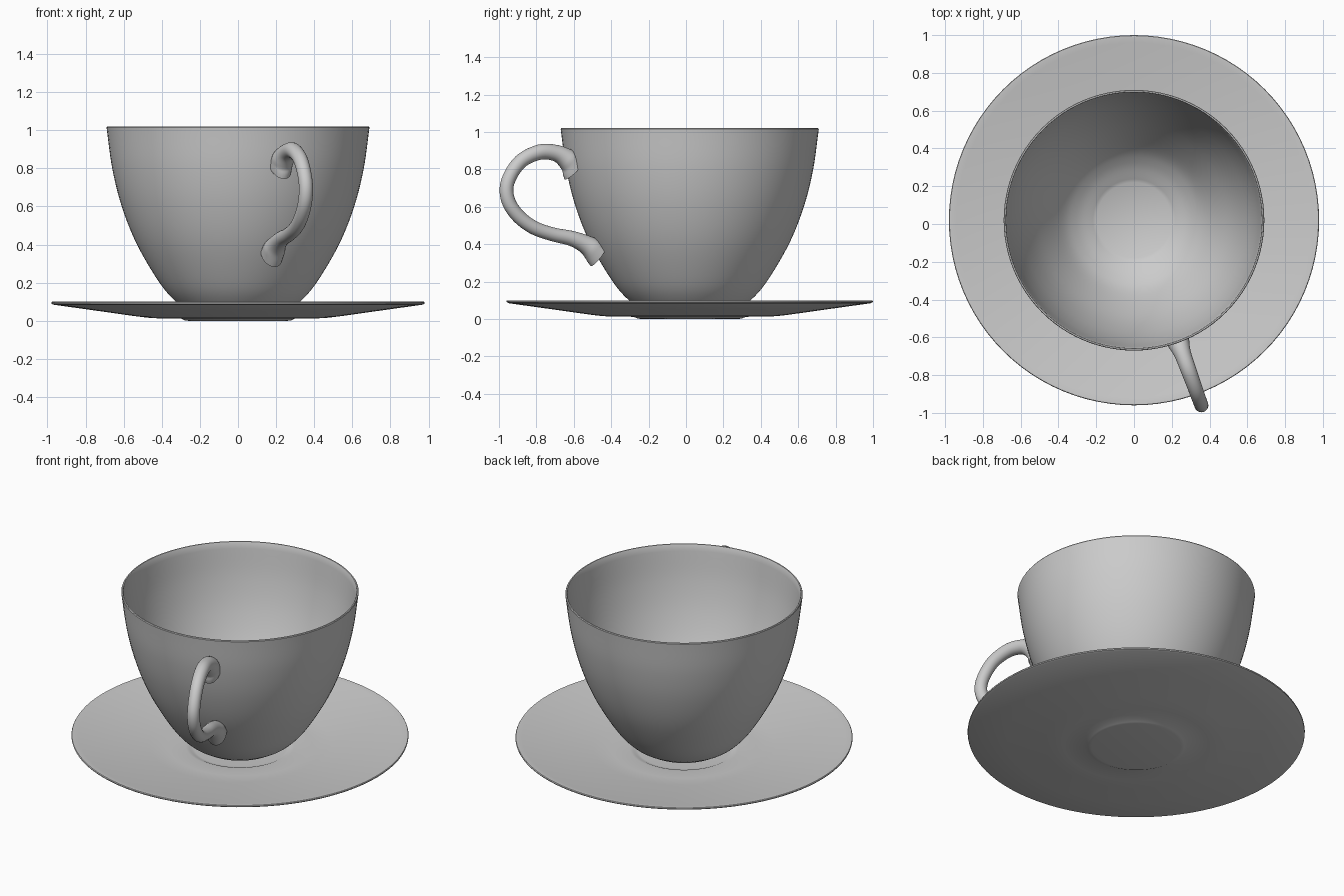
import bpy, bmesh, math
from mathutils import Vector

if "Cube" in bpy.data.objects:
    bpy.data.objects.remove(bpy.data.objects["Cube"])

CY = 0.02                      # cup and saucer axis lies at y = 0.02
HANDLE_ANGLE = math.radians(20)


def finish(name, bm, angle=35):
    bmesh.ops.recalc_face_normals(bm, faces=bm.faces)
    mesh = bpy.data.meshes.new(name)
    bm.to_mesh(mesh)
    bm.free()
    ob = bpy.data.objects.new(name, mesh)
    bpy.context.collection.objects.link(ob)
    ob.location.y = CY
    bpy.ops.object.select_all(action='DESELECT')
    ob.select_set(True)
    bpy.context.view_layer.objects.active = ob
    bpy.ops.object.shade_smooth_by_angle(angle=math.radians(angle))
    return ob


def spline(pts, steps):
    """Catmull-Rom curve through the points, any dimension."""
    pts = [Vector(p) for p in pts]
    ext = [2 * pts[0] - pts[1]] + pts + [2 * pts[-1] - pts[-2]]
    out = []
    for i in range(1, len(ext) - 2):
        a, b, c, d = ext[i - 1:i + 3]
        for k in range(steps):
            t = k / steps
            out.append(0.5 * (2 * b + (c - a) * t + (2 * a - 5 * b + 4 * c - d) * t * t
                              + (3 * b - a - 3 * c + d) * t ** 3))
    return out + [pts[-1]]


def lathe(name, profile, segments=96):
    """Revolve (radius, z) points; first and last points lie on the axis."""
    bm = bmesh.new()
    rings = []
    for r, z in profile:
        if r < 1e-5:
            rings.append([bm.verts.new((0, 0, z))] * segments)
        else:
            rings.append([bm.verts.new((r * math.cos(2 * math.pi * i / segments),
                                        r * math.sin(2 * math.pi * i / segments), z))
                          for i in range(segments)])
    for a, b in zip(rings, rings[1:]):
        for i in range(segments):
            j = (i + 1) % segments
            bm.faces.new(list(dict.fromkeys((a[i], a[j], b[j], b[i]))))
    return finish(name, bm)


# Saucer: thin dish with a shallow pressed well in the middle
lathe("saucer", [
    (0, 0), (0.26, 0), (0.28, 0.003), (0.30, 0.012), (0.42, 0.013), (0.47, 0.016),
    (0.53, 0.023), (0.75, 0.054), (0.965, 0.084), (0.978, 0.089), (0.98, 0.095),
    (0.977, 0.1), (0.968, 0.1), (0.94, 0.095), (0.75, 0.068), (0.53, 0.038),
    (0.47, 0.032), (0.42, 0.03), (0.316, 0.03), (0.295, 0.026), (0.28, 0.019),
    (0.265, 0.017), (0, 0.017)])

# Cup: thin bowl with a flat inner floor
outer = spline([(0.19, 0.02), (0.25, 0.05), (0.325, 0.1), (0.412, 0.2), (0.53, 0.4),
                (0.61, 0.6), (0.66, 0.8), (0.69, 1.015)], 6)
inner = spline([(0.677, 1.015), (0.646, 0.8), (0.595, 0.6), (0.514, 0.4),
                (0.394, 0.2), (0.305, 0.11), (0.20, 0.05)], 6)
lathe("cup", [(0, 0.02)] + [tuple(p) for p in outer]
      + [(0.687, 1.02), (0.68, 1.02)] + [tuple(p) for p in inner] + [(0, 0.05)])


def wall_radius(z):
    for a, b in zip(outer, outer[1:]):
        if a.y <= z <= b.y:
            return a.x + (b.x - a.x) * (z - a.y) / (b.y - a.y)
    return outer[-1].x


# Handle: round loop (distance from axis, z, tube radius) flaring into the wall
path = spline([(0.645, 0.805, 0.088), (0.685, 0.845, 0.062), (0.755, 0.885, 0.045),
               (0.855, 0.892, 0.041), (0.965, 0.84, 0.038), (1.035, 0.735, 0.037),
               (1.035, 0.64, 0.037), (0.98, 0.555, 0.037), (0.89, 0.49, 0.037),
               (0.78, 0.453, 0.037), (0.67, 0.43, 0.041), (0.585, 0.395, 0.052),
               (0.515, 0.345, 0.078)], 6)
out_dir = Vector((math.sin(HANDLE_ANGLE), -math.cos(HANDLE_ANGLE), 0))
side = Vector((math.cos(HANDLE_ANGLE), math.sin(HANDLE_ANGLE), 0))
SIDES = 24
bm = bmesh.new()
rings = []
for i, p in enumerate(path):
    tan = path[min(i + 1, len(path) - 1)] - path[max(i - 1, 0)]
    tx, tz = Vector((tan.x, tan.y)).normalized()
    ring = []
    for k in range(SIDES):
        a = 2 * math.pi * k / SIDES
        u = p.z * math.cos(a)
        w = min(p.z, 0.058) * math.sin(a)
        rho, z = p.x - tz * u, p.y + tx * u
        # keep the ends seated inside the thickness of the wall
        limit = math.sqrt(max(0, (wall_radius(z) - 0.006) ** 2 - w * w))
        ring.append(bm.verts.new(out_dir * max(rho, limit) + side * w + Vector((0, 0, z))))
    rings.append(ring)
for a, b in zip(rings, rings[1:]):
    for k in range(SIDES):
        j = (k + 1) % SIDES
        bm.faces.new((a[k], a[j], b[j], b[k]))
bm.faces.new(rings[0])
bm.faces.new(rings[-1][::-1])
finish("handle", bm, 50)
